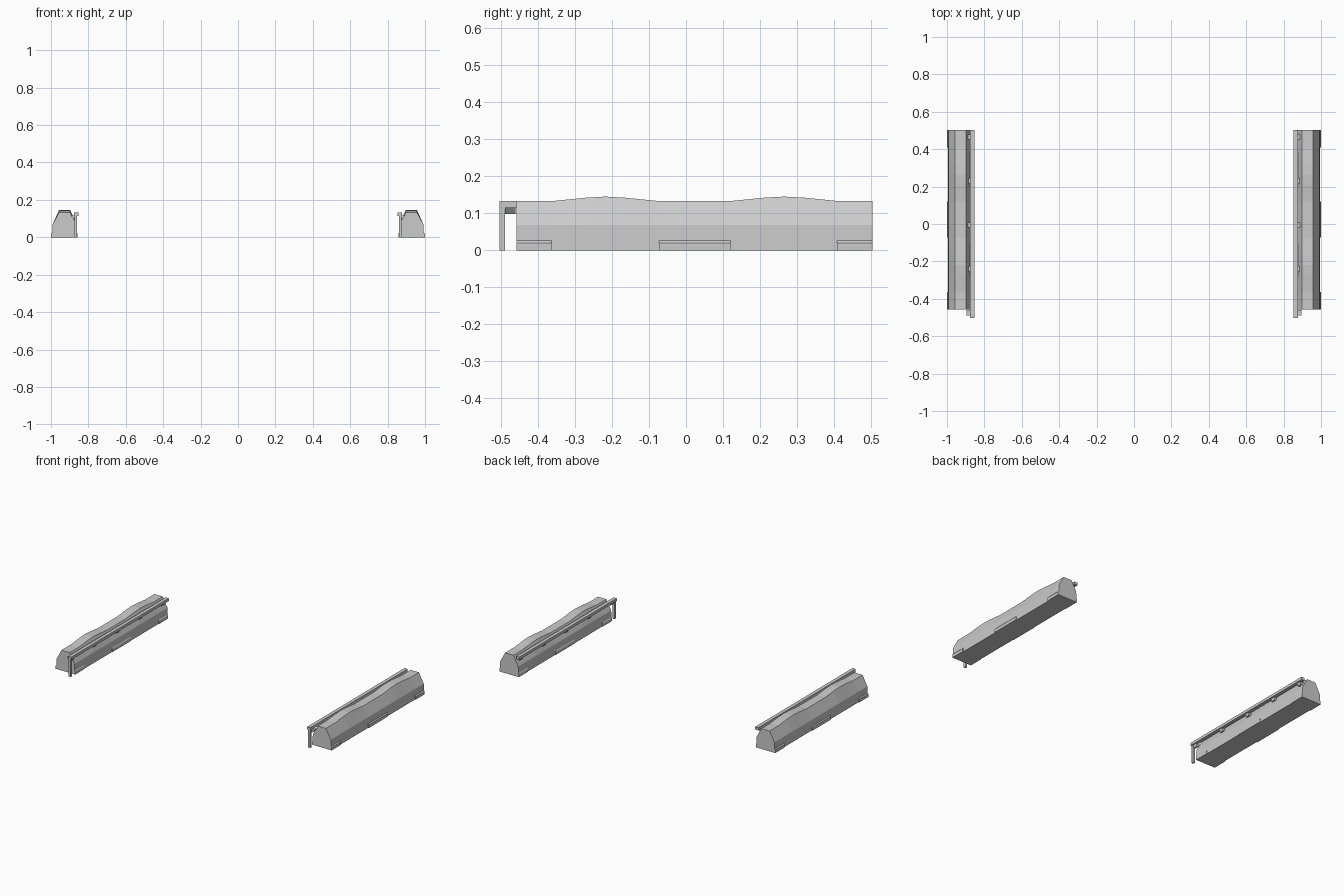
import bpy, bmesh

if "Cube" in bpy.data.objects:
    bpy.data.objects.remove(bpy.data.objects["Cube"])

def make_object(name, bm):
    bmesh.ops.recalc_face_normals(bm, faces=bm.faces)
    me = bpy.data.meshes.new(name)
    bm.to_mesh(me)
    bm.free()
    ob = bpy.data.objects.new(name, me)
    bpy.context.collection.objects.link(ob)
    return ob

def loft(name, sections):
    """Skin closed (x, z) sections placed along y; ends are capped."""
    bm = bmesh.new()
    rings = [[bm.verts.new((x, y, z)) for x, z in pts] for y, pts in sections]
    n = len(rings[0])
    for a, b in zip(rings, rings[1:]):
        for i in range(n):
            j = (i + 1) % n
            bm.faces.new((a[i], a[j], b[j], b[i]))
    bm.faces.new(rings[0])
    bm.faces.new(rings[-1])
    return make_object(name, bm)

def extrude(name, pts, y0, y1):
    return loft(name, [(y0, pts), (y1, pts)])

def rect(x0, x1, z0, z1):
    return [(x0, z0), (x1, z0), (x1, z1), (x0, z1)]

parts = []
Y0, Y1 = -0.458, 0.503

# Barrier body with two gentle humps along the top
crest = [(Y0, .133), (-.36, .133), (-.27, .142), (-.218, .145), (-.165, .142), (-.075, .133),
         (.12, .133), (.21, .142), (.265, .145), (.32, .142), (.41, .133), (Y1, .133)]
parts.append(loft("barrier_body", [
    (y, [(.860, 0), (.994, 0), (.992, .068), (.957, h), (.897, h), (.862, .068)])
    for y, h in crest]))

# Chamfered feet showing on both sides of the body
foot = [(.857, 0), (.999, 0), (.999, .020), (.991, .029), (.863, .029), (.857, .020)]
for i, (a, b) in enumerate([(Y0, -.363), (-.073, .12), (.408, Y1)]):
    parts.append(extrude(f"foot_{i+1}", foot, a, b))

# Handrail on the inner side with its end post
parts.append(extrude("handrail", rect(.853, .876, .115, .133), -.503, Y1))
parts.append(extrude("rail_post", rect(.860, .874, 0, .116), -.503, -.489))

# Wedge brackets tying the rail to the sloping face
bracket = [(.860, .116), (.895, .116), (.880, .098), (.868, .098)]
for i in range(5):
    y = -.475 + i * .235
    parts.append(extrude(f"rail_bracket_{i+1}", bracket, y - .014, y + .014))

# Mirror everything to the other side
for ob in parts:
    m = ob.modifiers.new("Mirror", 'MIRROR')
    m.use_axis = (True, False, False)
